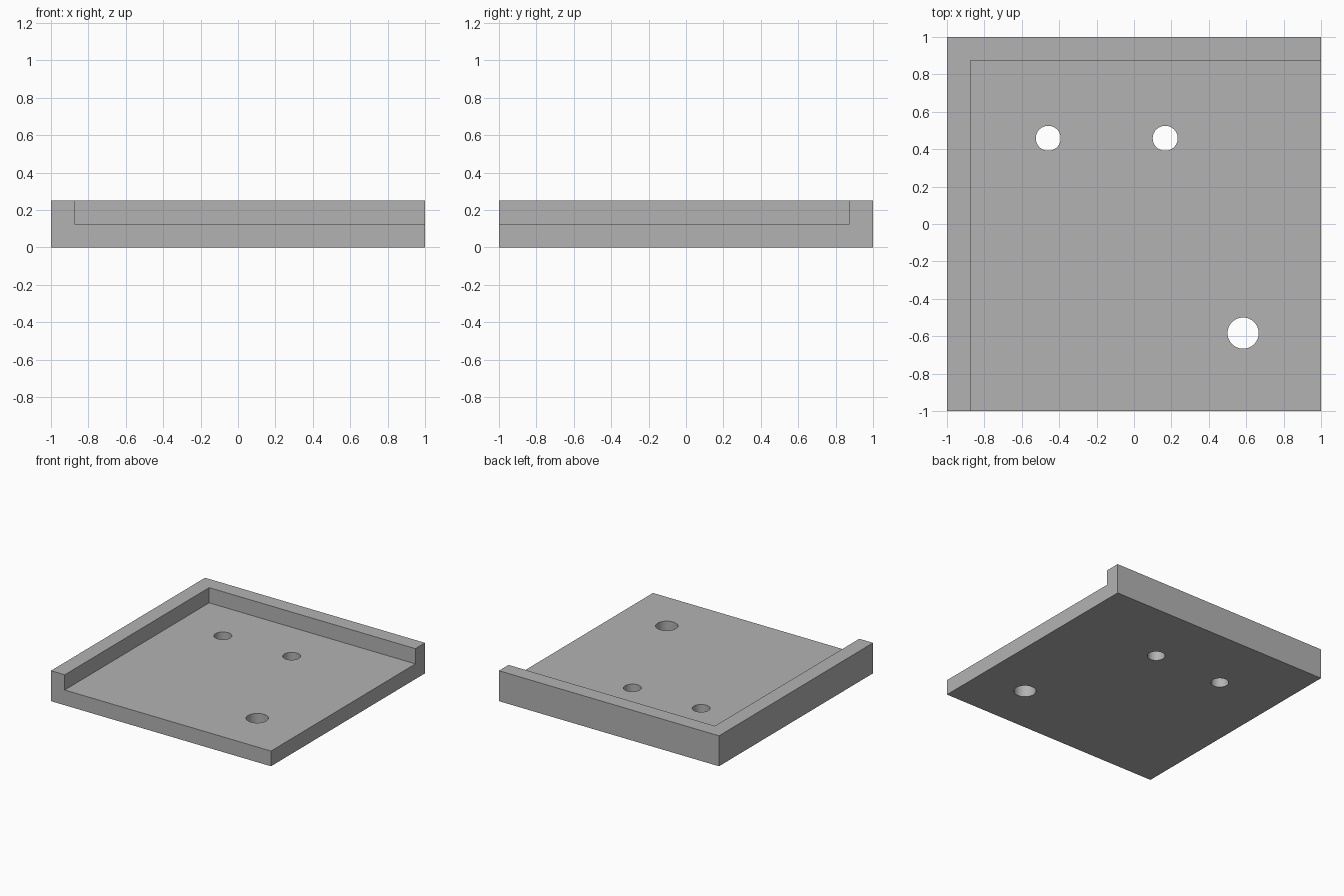
import bpy

cube = bpy.data.objects.get("Cube")
if cube:
    bpy.data.objects.remove(cube, do_unlink=True)

U = 1 / 24          # design unit: the plate is 48 x 48 units
HEIGHT = 6 * U
FLOOR = 3 * U       # floor thickness
WALL = 3 * U        # rim thickness

grey = bpy.data.materials.new("mid grey")
grey.use_nodes = True
colour = (0.45, 0.45, 0.45, 1)
grey.diffuse_color = colour
grey.node_tree.nodes["Principled BSDF"].inputs["Base Color"].default_value = colour


def box(name, low, high):
    centre = [(a + b) / 2 for a, b in zip(low, high)]
    bpy.ops.mesh.primitive_cube_add(size=1, location=centre)
    ob = bpy.context.object
    ob.name = name
    ob.scale = [b - a for a, b in zip(low, high)]
    bpy.ops.object.transform_apply(location=True, scale=True)
    ob.data.materials.append(grey)
    return ob


def cut(target, cutter):
    """Subtract the cutter from the target, then discard it."""
    cutter.hide_render = True
    mod = target.modifiers.new("cut", 'BOOLEAN')
    mod.operation = 'DIFFERENCE'
    mod.solver = 'EXACT'
    mod.object = cutter
    bpy.context.view_layer.objects.active = target
    bpy.ops.object.modifier_apply(modifier=mod.name)
    bpy.data.objects.remove(cutter, do_unlink=True)


# Square plate with a raised rim on its right and back edges
plate = box("corner_plate", (-1, -1, 0), (1, 1, HEIGHT))
cut(plate, box("recess_cutter", (-1 + WALL, -2, FLOOR), (2, 1 - WALL, 1)))

# Two small holes near the back, one larger near the front
for x, y, radius in ((-11, 11, 1.6), (4, 11, 1.6), (14, -14, 2)):
    bpy.ops.mesh.primitive_cylinder_add(
        vertices=64, radius=radius * U, depth=1, location=(x * U, y * U, 0))
    hole = bpy.context.object
    hole.name = "hole_cutter"
    hole.data.materials.append(grey)
    cut(plate, hole)

# Smooth hole walls, crisp edges elsewhere
bpy.ops.object.select_all(action='DESELECT')
plate.select_set(True)
bpy.context.view_layer.objects.active = plate
bpy.ops.object.shade_smooth_by_angle()
